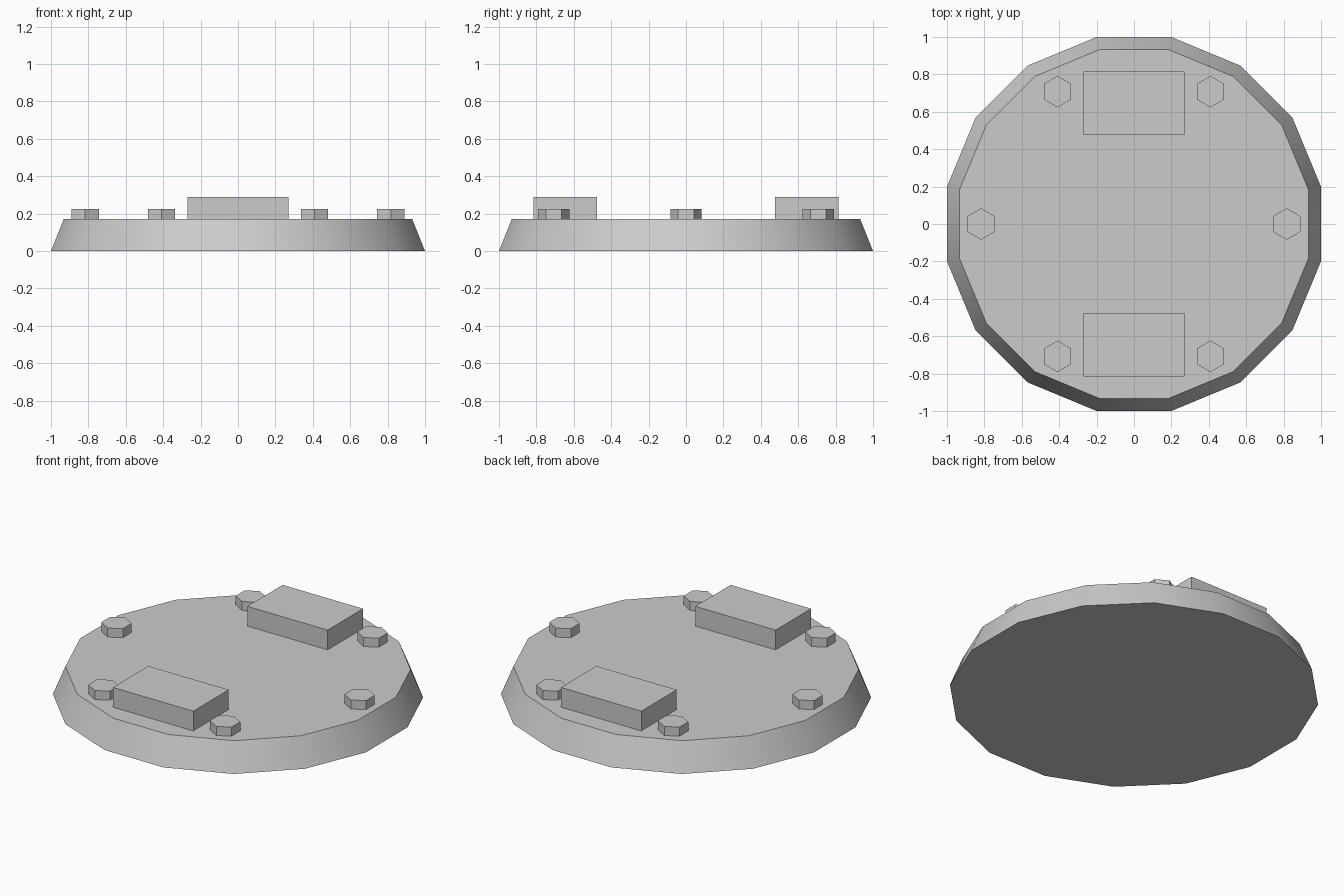
import bpy
import bmesh
from math import cos, sin, pi, radians

cube = bpy.data.objects.get("Cube")
if cube:
    bpy.data.objects.remove(cube, do_unlink=True)

# One plain grey for the whole model
grey = bpy.data.materials.new("light_grey")
grey.use_nodes = True
colour = (0.6, 0.6, 0.6, 1)
grey.diffuse_color = colour
grey.node_tree.nodes["Principled BSDF"].inputs["Base Color"].default_value = colour

BASE_TOP = 0.17


def prism(name, sides, r_bottom, r_top, z0, z1, turn, centre=(0, 0)):
    """Closed prism between two polygons, first corner at angle turn."""
    bm = bmesh.new()
    rings = []
    for r, z in ((r_bottom, z0), (r_top, z1)):
        angles = [turn + 2 * pi * i / sides for i in range(sides)]
        rings.append([bm.verts.new((r * cos(a), r * sin(a), z)) for a in angles])
    low, high = rings
    bm.faces.new(low[::-1])
    bm.faces.new(high)
    for i in range(sides):
        j = (i + 1) % sides
        bm.faces.new((low[i], low[j], high[j], high[i]))
    mesh = bpy.data.meshes.new(name)
    bm.to_mesh(mesh)
    bm.free()
    mesh.materials.append(grey)
    obj = bpy.data.objects.new(name, mesh)
    obj.location = (*centre, 0)
    bpy.context.collection.objects.link(obj)
    return obj


# Sixteen-sided tapered base with a smooth rim
flat = cos(pi / 16)
base = prism("base_plate", 16, 1 / flat, 0.932 / flat, 0, BASE_TOP, pi / 16)
bpy.ops.object.select_all(action="DESELECT")
base.select_set(True)
bpy.context.view_layer.objects.active = base
bpy.ops.object.shade_smooth_by_angle(angle=radians(30))

# Six hexagonal bolts around the edge
for i in range(6):
    a = i * pi / 3
    prism(f"bolt_{i + 1}", 6, 0.084, 0.084, BASE_TOP, 0.225, pi / 2,
          (0.817 * cos(a), 0.817 * sin(a)))

# Two rectangular blocks, front and back
for name, side in (("front_block", -1), ("back_block", 1)):
    block = prism(name, 4, 0.5 ** 0.5, 0.5 ** 0.5, BASE_TOP, 0.29, pi / 4,
                  (0, side * 0.645))
    block.scale = (0.54, 0.34, 1)
